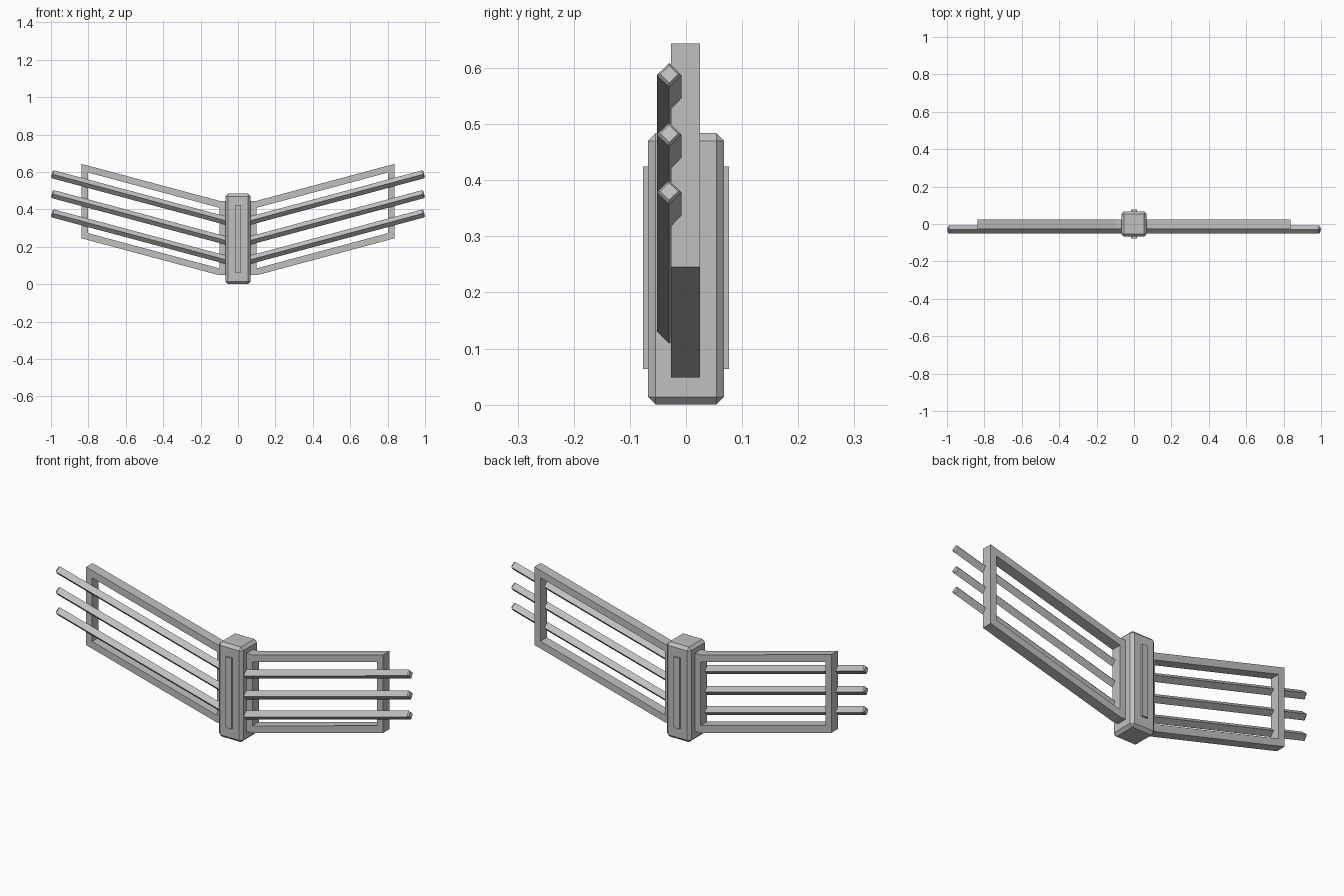
import bpy
import bmesh
import math
from mathutils import Matrix, Vector

cube = bpy.data.objects.get("Cube")
if cube:
    bpy.data.objects.remove(cube, do_unlink=True)

SLOPE = math.radians(15)

grey = bpy.data.materials.new("light grey")
grey.use_nodes = True
COLOUR = (0.53, 0.53, 0.53, 1)
grey.diffuse_color = COLOUR
grey.node_tree.nodes["Principled BSDF"].inputs["Base Color"].default_value = COLOUR


def finish(name, bm):
    bmesh.ops.recalc_face_normals(bm, faces=bm.faces)
    mesh = bpy.data.meshes.new(name)
    bm.to_mesh(mesh)
    bm.free()
    mesh.materials.append(grey)
    obj = bpy.data.objects.new(name, mesh)
    bpy.context.collection.objects.link(obj)
    return obj


def box(name, size, centre, bevel=0):
    bm = bmesh.new()
    bmesh.ops.create_cube(bm, size=1)
    bmesh.ops.scale(bm, vec=size, verts=bm.verts)
    bmesh.ops.translate(bm, vec=centre, verts=bm.verts)
    if bevel:
        bmesh.ops.bevel(bm, geom=bm.edges[:], offset=bevel, segments=1, affect='EDGES')
    return finish(name, bm)


def wing_frame(name, side):
    # slanted window frame, with a flat stub running into the post
    tan = math.tan(SLOPE)
    root, hub, tip = 0.02, 0.1, 0.837
    base, height, rail, bar = 0.048, 0.398, 0.037, 0.034

    def z(x):
        return base + max(0, x - hub) * tan

    win = tip - bar
    outer = [(root, base), (hub, base), (tip, z(tip)),
             (tip, z(tip) + height), (hub, base + height), (root, base + height)]
    inner = [(hub, base + rail), (hub, base + rail), (win, z(win) + rail),
             (win, z(win) + height - rail), (hub, base + height - rail),
             (hub, base + height - rail)]
    bm = bmesh.new()
    out_v = [bm.verts.new((side * x, -0.027, h)) for x, h in outer]
    in_v = [bm.verts.new((side * x, -0.027, h)) for x, h in inner]
    for i in range(6):
        j = (i + 1) % 6
        bm.faces.new((out_v[i], out_v[j], in_v[j], in_v[i]))
    bmesh.ops.remove_doubles(bm, verts=bm.verts, dist=0.0001)
    ext = bmesh.ops.extrude_face_region(bm, geom=bm.faces[:])
    moved = [v for v in ext["geom"] if isinstance(v, bmesh.types.BMVert)]
    bmesh.ops.translate(bm, vec=(0, 0.052, 0), verts=moved)
    return finish(name, bm)


def rod(name, side, end_z):
    # diamond bar with a chamfered tip, starting inside the post
    axis = Vector((side * math.cos(SLOPE), 0, math.sin(SLOPE)))
    up = Vector((-side * math.sin(SLOPE), 0, math.cos(SLOPE)))
    tip = Vector((side * 0.995, -0.03, end_z))
    bm = bmesh.new()
    rings = []
    for back, r in ((0.98, 0.022), (0.006, 0.022), (0, 0.016)):
        ring = []
        for k in range(4):
            a = k * math.pi / 2
            offset = up * (r * math.cos(a)) + Vector((0, r * math.sin(a), 0))
            ring.append(bm.verts.new(tip - axis * back + offset))
        rings.append(ring)
    for a, b in zip(rings, rings[1:]):
        for k in range(4):
            n = (k + 1) % 4
            bm.faces.new((a[k], a[n], b[n], b[k]))
    bm.faces.new(rings[0])
    bm.faces.new(rings[-1])
    return finish(name, bm)


# central post with a raised strip front and back
box("post", (0.136, 0.136, 0.484), (0, 0, 0.242), 0.014)
for label, s in (("front", -1), ("back", 1)):
    box(label + "_strip", (0.032, 0.02, 0.361), (0, s * 0.067, 0.244))

# wings and their rods
for label, s in (("left", 1), ("right", -1)):
    wing_frame(label + "_frame", s)
    for level, h in (("lower", 0.38), ("middle", 0.483), ("upper", 0.589)):
        rod(f"{label}_{level}_rod", s, h)
